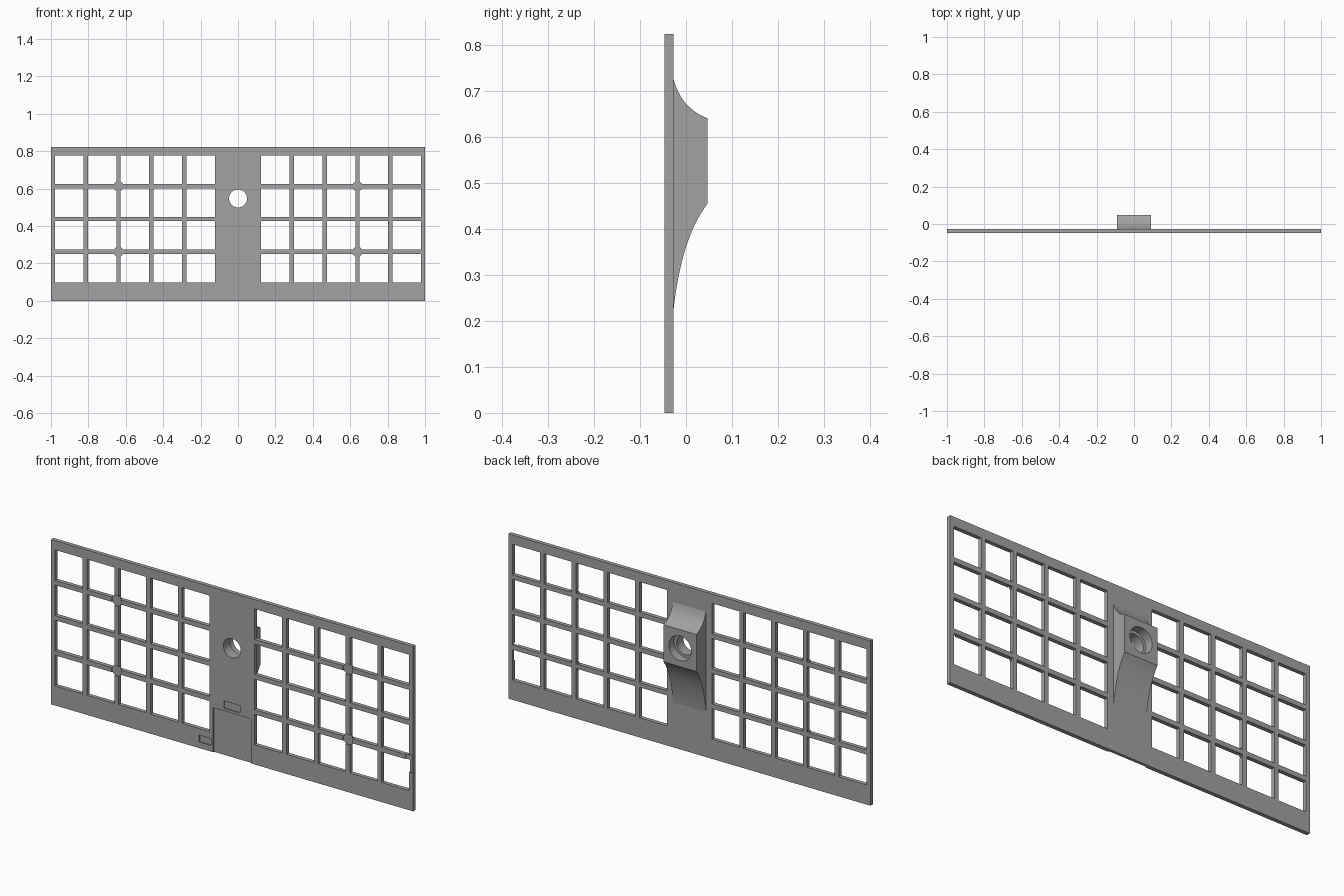
import bpy, bmesh
from math import pi
from mathutils import Matrix, Vector

cube = bpy.data.objects.get("Cube")
if cube:
    bpy.data.objects.remove(cube, do_unlink=True)

FRONT, BACK, HUMP = -0.047, -0.027, 0.047

grey = bpy.data.materials.new("mid grey")
grey.use_nodes = True
grey.diffuse_color = (0.36, 0.36, 0.36, 1)
grey.node_tree.nodes["Principled BSDF"].inputs["Base Color"].default_value = (0.36, 0.36, 0.36, 1)


def add_box(bm, x0, x1, y0, y1, z0, z1):
    mid = Vector((x0 + x1, y0 + y1, z0 + z1)) / 2
    size = Matrix.Diagonal((x1 - x0, y1 - y0, z1 - z0, 1))
    bmesh.ops.create_cube(bm, size=1, matrix=Matrix.Translation(mid) @ size)


def add_rod(bm, x, z, radius, y0, y1, sides=48):
    place = Matrix.Translation((x, (y0 + y1) / 2, z)) @ Matrix.Rotation(pi / 2, 4, 'X')
    bmesh.ops.create_cone(bm, cap_ends=True, segments=sides, radius1=radius,
                          radius2=radius, depth=y1 - y0, matrix=place)


def finish(bm, name):
    bmesh.ops.recalc_face_normals(bm, faces=bm.faces)
    mesh = bpy.data.meshes.new(name)
    bm.to_mesh(mesh)
    bm.free()
    mesh.materials.append(grey)
    obj = bpy.data.objects.new(name, mesh)
    bpy.context.collection.objects.link(obj)
    return obj


def cut(target, bm):
    """Subtract the solids in bm from target and bake the result."""
    cutter = finish(bm, "cutter")
    cutter.hide_render = True
    mod = target.modifiers.new("cut", 'BOOLEAN')
    mod.operation, mod.solver, mod.object = 'DIFFERENCE', 'EXACT', cutter
    graph = bpy.context.evaluated_depsgraph_get()
    baked = bpy.data.meshes.new_from_object(target.evaluated_get(graph))
    target.modifiers.clear()
    target.data = baked
    bpy.data.objects.remove(cutter, do_unlink=True)


def bezier(a, b, c, steps=16):
    a, b, c = Vector(a), Vector(b), Vector(c)
    for i in range(steps + 1):
        t = i / steps
        yield a * (1 - t) ** 2 + b * 2 * t * (1 - t) + c * t * t


# Flat panel
bm = bmesh.new()
add_box(bm, -1, 1, FRONT, BACK, 0, 0.823)
panel = finish(bm, "panel")

# Two mirrored banks of square windows
bm = bmesh.new()
PITCH, SIDE = 0.1755, 0.152
for side in (-1, 1):
    for col in range(5):
        inner = 0.124 + col * PITCH
        x0, x1 = sorted((side * inner, side * (inner + SIDE)))
        for row in range(4):
            z0 = 0.098 + row * PITCH
            add_box(bm, x0, x1, -0.1, 0.1, z0, z0 + SIDE)
cut(panel, bm)

# Shallow front pockets: label recess, slot, small button pocket, edge notch
bm = bmesh.new()
FLOOR = FRONT + 0.006
add_box(bm, -0.105, 0.105, -0.1, FLOOR, -0.05, 0.222)
add_box(bm, -0.045, 0.045, -0.1, FLOOR, 0.235, 0.272)
add_box(bm, -0.182, -0.116, -0.1, FLOOR, 0.03, 0.065)
add_box(bm, 0.957, 0.996, -0.1, FLOOR, 0.19, 0.278)
cut(panel, bm)

# Round seats at four bar crossings, each with a thin disc as its floor
spots = [(x, z) for x in (-0.639, 0.639) for z in (0.262, 0.613)]
bm = bmesh.new()
for x, z in spots:
    add_rod(bm, x, z, 0.027, -0.1, FLOOR, 24)
cut(panel, bm)
bm = bmesh.new()
for x, z in spots:
    add_rod(bm, x, z, 0.027, FLOOR - 0.0005, FLOOR + 0.006, 24)
finish(bm, "seat_discs")

# Rear boss: concave ramps above and below a flat face
ROOT = BACK - 0.006
profile = [Vector((ROOT, 0.225))]
profile += bezier((BACK, 0.225), (-0.01, 0.38), (HUMP, 0.455))
profile += bezier((HUMP, 0.64), (-0.01, 0.662), (BACK, 0.725))
profile.append(Vector((ROOT, 0.725)))
bm = bmesh.new()
face = bm.faces.new([bm.verts.new((-0.091, y, z)) for y, z in profile])
extruded = bmesh.ops.extrude_face_region(bm, geom=[face])
moved = [v for v in extruded["geom"] if isinstance(v, bmesh.types.BMVert)]
bmesh.ops.translate(bm, verts=moved, vec=(0.182, 0, 0))
boss = finish(bm, "rear_boss")

# Through hole, with a wider counterbore from the back
HOLE_Z = 0.547
for part in (panel, boss):
    bm = bmesh.new()
    add_rod(bm, 0, HOLE_Z, 0.048, -0.1, 0.1)
    cut(part, bm)
bm = bmesh.new()
add_rod(bm, 0, HOLE_Z, 0.062, 0.005, 0.1)
cut(boss, bm)

# Smooth the curved surfaces, keep the edges sharp
bpy.ops.object.select_all(action='DESELECT')
for name in ("panel", "rear_boss", "seat_discs"):
    obj = bpy.data.objects[name]
    obj.select_set(True)
    bpy.context.view_layer.objects.active = obj
bpy.ops.object.shade_smooth_by_angle(angle=0.5)
